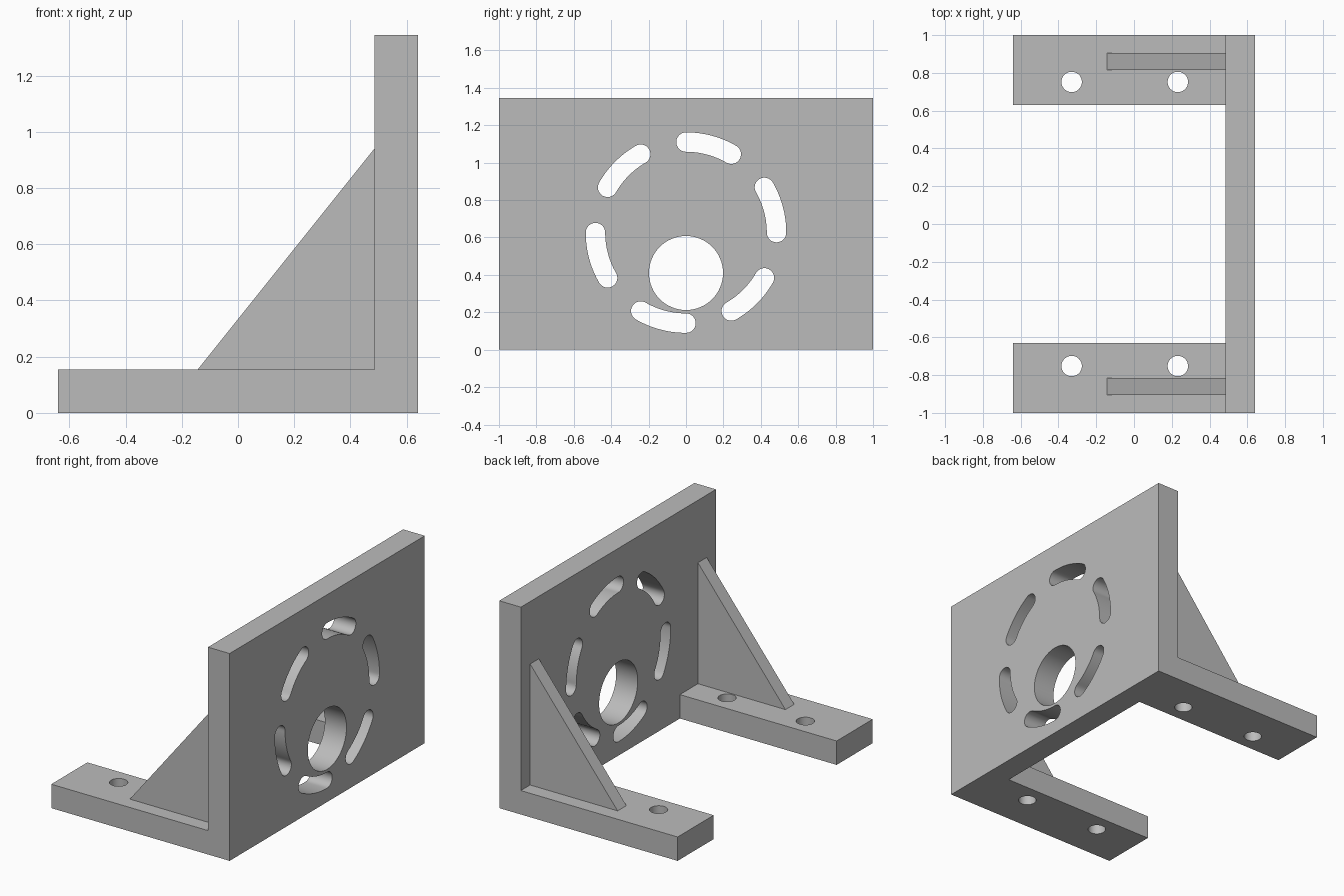
import bpy, bmesh
from math import sin, cos, pi, radians
from mathutils import Matrix

if "Cube" in bpy.data.objects:
    bpy.data.objects.remove(bpy.data.objects["Cube"])

grey = bpy.data.materials.new("light_grey_metal")
grey.use_nodes = True
colour = (0.5, 0.5, 0.5, 1)
grey.diffuse_color = colour
grey.node_tree.nodes["Principled BSDF"].inputs["Base Color"].default_value = colour

# Directions in which a flat profile (u, v) is laid out and extruded
ALONG_X = Matrix(((0, 0, 1, 0), (1, 0, 0, 0), (0, 1, 0, 0), (0, 0, 0, 1)))   # (y, z)
ALONG_Y = Matrix(((1, 0, 0, 0), (0, 0, -1, 0), (0, 1, 0, 0), (0, 0, 0, 1)))  # (x, z)
ALONG_Z = Matrix.Identity(4)                                                # (x, y)


def arc(cx, cy, r, start, end, steps):
    angles = [radians(start + (end - start) * i / steps) for i in range(steps + 1)]
    return [(cx + r * cos(a), cy + r * sin(a)) for a in angles]


def circle(cx, cy, r, steps=48):
    return arc(cx, cy, r, 0, 360, steps)[:-1]


def rectangle(u0, u1, v0, v1):
    return [(u0, v0), (u1, v0), (u1, v1), (u0, v1)]


def slot(cx, cy, r, start, end, half_width):
    """Curved slot with round ends, following an arc."""
    def cap(angle, turn):
        a = radians(angle)
        return arc(cx + r * cos(a), cy + r * sin(a), half_width, turn, turn + 180, 16)
    outer = arc(cx, cy, r + half_width, start, end, 20)
    inner = arc(cx, cy, r - half_width, end, start, 20)
    return outer[:-1] + cap(end, end) + inner[1:-1] + cap(start, start + 180)[:-1]


def plate(name, outline, holes, frame, centre, thickness):
    """Extrude an outline with holes, centred on a distance along its normal."""
    curve = bpy.data.curves.new(name, "CURVE")
    curve.dimensions = "2D"
    curve.fill_mode = "BOTH"
    curve.extrude = thickness / 2
    for loop in [outline] + holes:
        spline = curve.splines.new("POLY")
        spline.points.add(len(loop) - 1)
        for point, (u, v) in zip(spline.points, loop):
            point.co = (u, v, 0, 1)
        spline.use_cyclic_u = True
    temp = bpy.data.objects.new(name + "_profile", curve)
    bpy.context.collection.objects.link(temp)
    graph = bpy.context.evaluated_depsgraph_get()
    mesh = bpy.data.meshes.new_from_object(temp.evaluated_get(graph))
    bpy.data.objects.remove(temp)
    bpy.data.curves.remove(curve)

    bm = bmesh.new()
    bm.from_mesh(mesh)
    bmesh.ops.remove_doubles(bm, verts=bm.verts, dist=1e-5)
    bmesh.ops.translate(bm, verts=bm.verts, vec=(0, 0, centre))
    bmesh.ops.transform(bm, verts=bm.verts, matrix=frame)
    bmesh.ops.recalc_face_normals(bm, faces=bm.faces)
    bm.to_mesh(mesh)
    bm.free()
    mesh.name = name
    mesh.materials.clear()
    mesh.materials.append(grey)
    obj = bpy.data.objects.new(name, mesh)
    bpy.context.collection.objects.link(obj)
    bpy.ops.object.select_all(action="DESELECT")
    obj.select_set(True)
    bpy.context.view_layer.objects.active = obj
    bpy.ops.object.shade_smooth_by_angle(angle=pi / 6)
    return obj


BACK, INNER, FRONT = -0.64, 0.485, 0.64   # x of foot ends, plate inside, plate outside
FOOT_TOP = 0.155

# Upright plate with a bore and a ring of six curved slots
slots = [slot(0, 0.626, 0.484, a, a + 30, 0.052) for a in range(0, 360, 60)]
bore = circle(0, 0.41, 0.198, 64)
plate("upright_plate", rectangle(-1, 1, 0, 1.345), slots + [bore],
      ALONG_X, (INNER + FRONT) / 2, FRONT - INNER)

for side, s in (("left", 1), ("right", -1)):
    # Foot with two bolt holes
    bolts = [circle(x, s * 0.752, 0.054) for x in (-0.33, 0.232)]
    v0, v1 = sorted((s * 0.63, s * 1.0))
    plate(f"foot_{side}", rectangle(BACK, INNER, v0, v1), bolts,
          ALONG_Z, FOOT_TOP / 2, FOOT_TOP)
    # Triangular gusset bracing the foot against the plate
    plate(f"gusset_{side}", [(-0.143, FOOT_TOP), (INNER, FOOT_TOP), (INNER, 0.94)], [],
          ALONG_Y, s * 0.86, 0.09)
